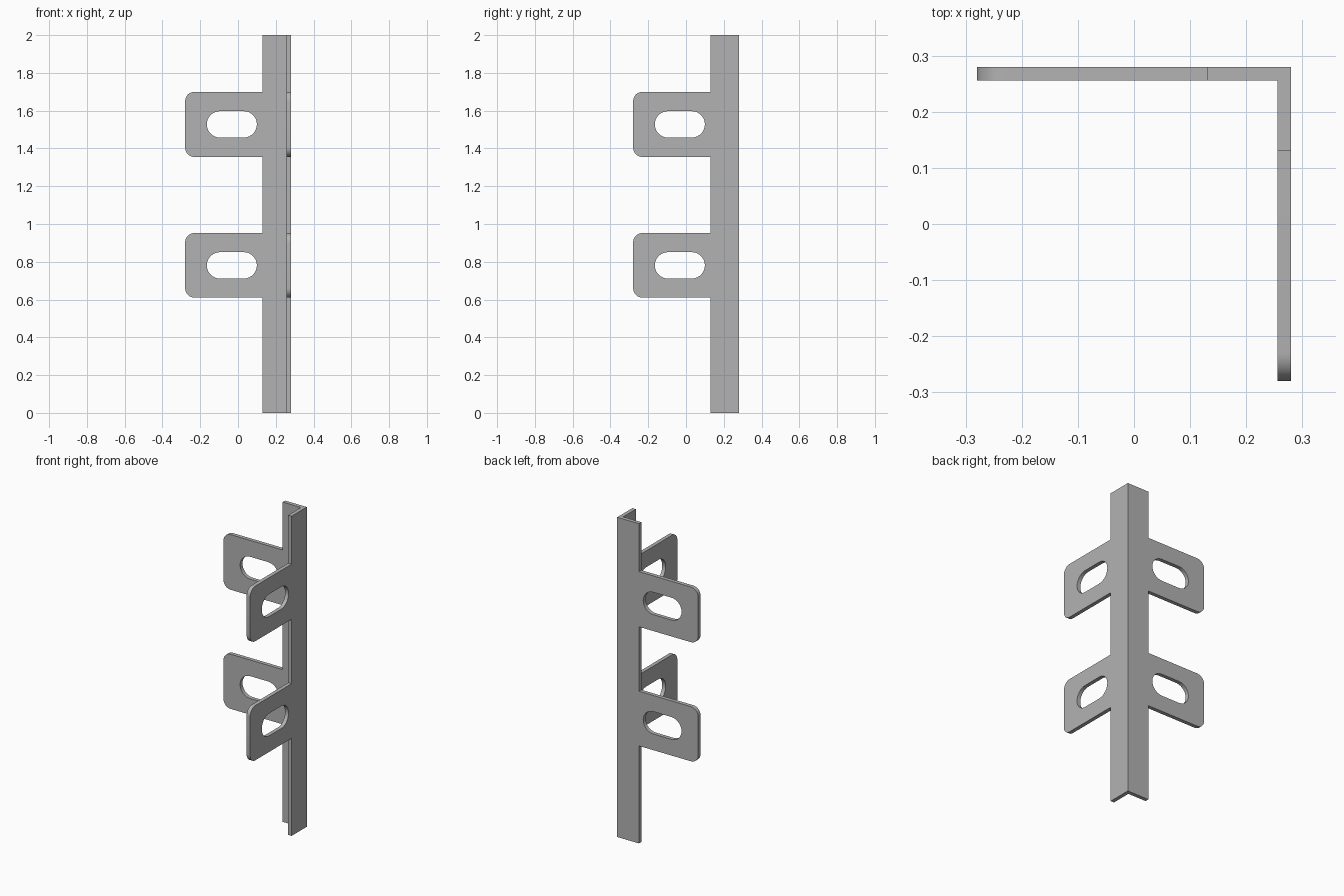
import bpy, bmesh
from math import pi, cos, sin

HALF = 0.28            # half width of the bracket
THICK = 0.024          # sheet thickness
STRIP = 0.13           # inner edge of the upright strip
TABS = [(0.61, 0.952), (1.355, 1.70)]
CORNER = 0.05          # tab corner radius
SLOT_MIN, SLOT_MAX, SLOT_R = -0.165, 0.10, 0.07

cube = bpy.data.objects.get("Cube")
if cube:
    bpy.data.objects.remove(cube, do_unlink=True)

steel = bpy.data.materials.new("plain_grey_steel")
steel.use_nodes = True
grey = (0.45, 0.45, 0.45, 1)
steel.diffuse_color = grey
steel.node_tree.nodes["Principled BSDF"].inputs["Base Color"].default_value = grey


def arc(cx, cz, r, start, end, steps):
    return [(cx + r * cos(start + (end - start) * i / steps),
             cz + r * sin(start + (end - start) * i / steps))
            for i in range(steps + 1)]


def add_loop(curve, points):
    spline = curve.splines.new("POLY")
    spline.points.add(len(points) - 1)
    for p, (x, z) in zip(spline.points, points):
        p.co = (x, z, 0, 1)
    spline.use_cyclic_u = True


# Flat profile of one leg: upright strip with two rounded, slotted tabs
curve = bpy.data.curves.new("leg_profile", "CURVE")
curve.dimensions = "2D"
curve.fill_mode = "BOTH"
curve.extrude = THICK / 2

outline = [(HALF, 0), (HALF, 2), (STRIP, 2)]
for low, high in reversed(TABS):
    cx = CORNER - HALF
    outline.append((STRIP, high))
    outline += arc(cx, high - CORNER, CORNER, pi / 2, pi, 8)
    outline += arc(cx, low + CORNER, CORNER, pi, 1.5 * pi, 8)
    outline.append((STRIP, low))
outline.append((STRIP, 0))
add_loop(curve, outline)

for low, high in TABS:
    mid = (low + high) / 2
    add_loop(curve,
             arc(SLOT_MAX - SLOT_R, mid, SLOT_R, -pi / 2, pi / 2, 14)
             + arc(SLOT_MIN + SLOT_R, mid, SLOT_R, pi / 2, 1.5 * pi, 14))

helper = bpy.data.objects.new("leg_profile", curve)
mesh = bpy.data.meshes.new_from_object(helper)
bpy.data.objects.remove(helper)
bpy.data.curves.remove(curve)

# Stand the leg upright at the back and mitre its corner end
bm = bmesh.new()
bm.from_mesh(mesh)
bmesh.ops.remove_doubles(bm, verts=bm.verts, dist=1e-4)
for v in bm.verts:
    x, z, depth = v.co
    y = HALF - THICK / 2 + depth
    v.co = (min(x, y), y, z)
seam = [f for f in bm.faces if all(abs(v.co.x - v.co.y) < 1e-4 for v in f.verts)]
bmesh.ops.delete(bm, geom=seam, context="FACES")

# Second leg: reflect across the diagonal, then weld along the bend
copy = bmesh.ops.duplicate(bm, geom=bm.verts[:] + bm.edges[:] + bm.faces[:])
for v in copy["geom"]:
    if isinstance(v, bmesh.types.BMVert):
        v.co.x, v.co.y = v.co.y, v.co.x
bmesh.ops.remove_doubles(bm, verts=bm.verts, dist=1e-4)
bmesh.ops.recalc_face_normals(bm, faces=bm.faces)
bm.to_mesh(mesh)
bm.free()

mesh.name = "angle_bracket"
mesh.materials.clear()
mesh.materials.append(steel)
bracket = bpy.data.objects.new("angle_bracket", mesh)
bpy.context.collection.objects.link(bracket)

bpy.ops.object.select_all(action="DESELECT")
bracket.select_set(True)
bpy.context.view_layer.objects.active = bracket
bpy.ops.object.shade_smooth_by_angle(angle=pi / 6)
